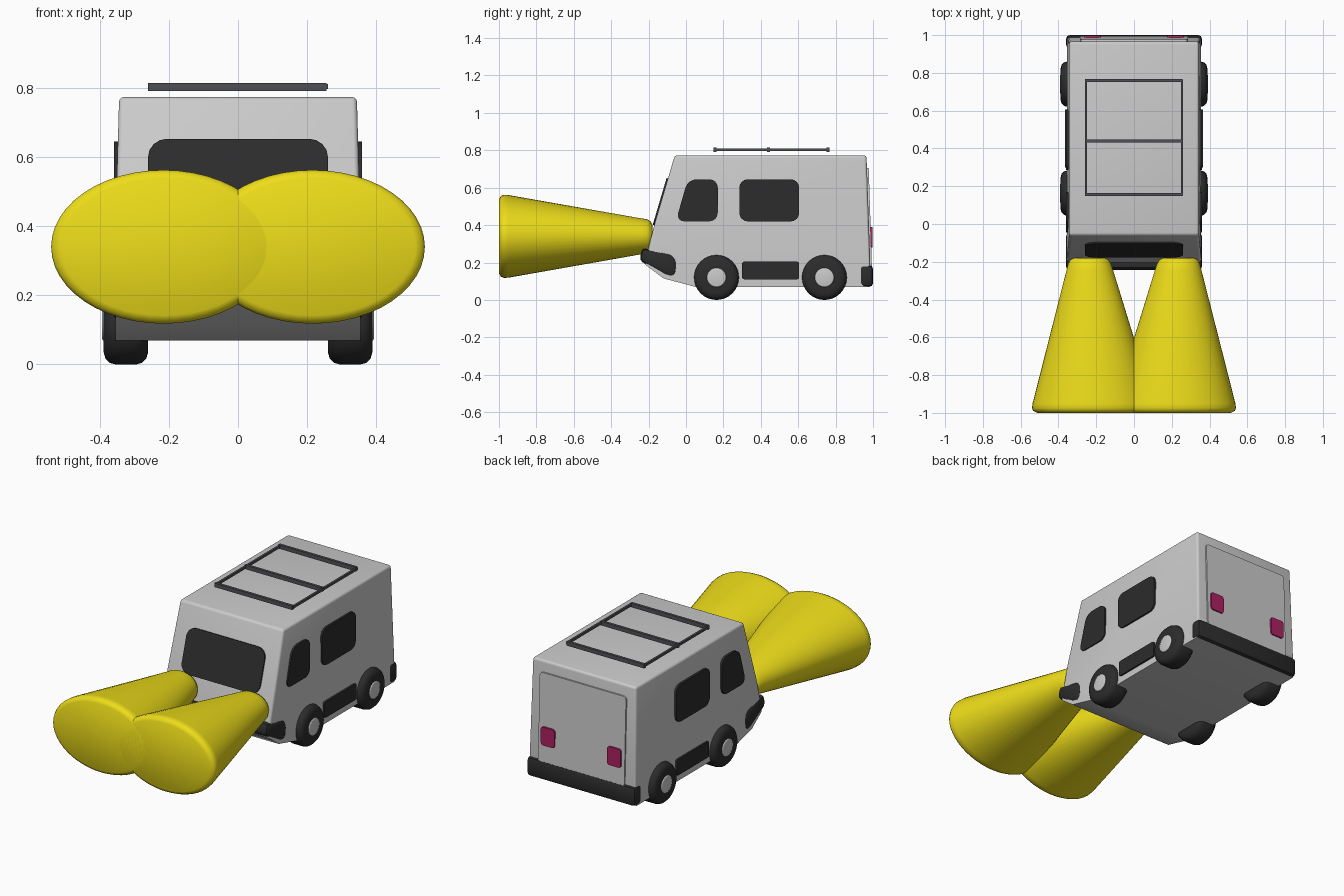
import bpy, bmesh, math
from mathutils import Vector, Matrix

if "Cube" in bpy.data.objects:
    bpy.data.objects.remove(bpy.data.objects["Cube"])


def material(name, r, g, b):
    m = bpy.data.materials.new(name)
    m.diffuse_color = (r, g, b, 1)
    m.use_nodes = True
    m.node_tree.nodes["Principled BSDF"].inputs["Base Color"].default_value = m.diffuse_color
    return m


DARK = material("dark", .025, .025, .025)
RACK = material("rack_grey", .08, .08, .09)
YELLOW = material("yellow", .85, .72, .01)
PINK = material("pink", .42, .015, .12)


def finish(name, bm, mat=None, angle=40):
    bmesh.ops.recalc_face_normals(bm, faces=bm.faces[:])
    me = bpy.data.meshes.new(name)
    bm.to_mesh(me)
    bm.free()
    ob = bpy.data.objects.new(name, me)
    bpy.context.collection.objects.link(ob)
    if mat:
        me.materials.append(mat)
    bpy.ops.object.select_all(action='DESELECT')
    ob.select_set(True)
    bpy.context.view_layer.objects.active = ob
    bpy.ops.object.shade_smooth_by_angle(angle=math.radians(angle))
    return ob


def bevel(bm, edges, r, seg):
    bmesh.ops.bevel(bm, geom=edges, offset=r, segments=seg, profile=.5,
                    affect='EDGES', clamp_overlap=True)


def prism(loop, vec):
    bm = bmesh.new()
    f = bm.faces.new([bm.verts.new(p) for p in loop])
    new = bmesh.ops.extrude_face_region(bm, geom=[f], use_keep_orig=True)["geom"]
    bmesh.ops.translate(bm, vec=vec, verts=[v for v in new if isinstance(v, bmesh.types.BMVert)])
    bmesh.ops.recalc_face_normals(bm, faces=bm.faces[:])
    return bm


# flat plate with rounded outline corners
def plate(name, loop, vec, r, mat=None, seg=4):
    bm = prism(loop, vec)
    d = Vector(vec).normalized()
    edges = [e for e in bm.edges
             if abs((e.verts[0].co - e.verts[1].co).normalized().dot(d)) > .99]
    bevel(bm, edges, r, seg)
    return finish(name, bm, mat)


def box(name, lo, hi, mat=None, r=0, seg=2):
    bm = bmesh.new()
    lo, hi = Vector(lo), Vector(hi)
    bmesh.ops.create_cube(bm, size=1, matrix=Matrix.Translation((lo + hi) / 2)
                          @ Matrix.Diagonal((*(hi - lo), 1)))
    if r:
        bevel(bm, bm.edges[:], r, seg)
    return finish(name, bm, mat)


# van body: side profile, rounded above the floor, narrowing at the roof
profile = [(-.22, .19), (-.203, .27), (-.17, .40), (-.06, .773), (.965, .773),
           (.985, .2), (.975, .07), (.05, .07), (-.12, .115)]
W = .354
bm = prism([(-W, y, z) for y, z in profile], (2 * W, 0, 0))
bevel(bm, [e for e in bm.edges if max(v.co.z for v in e.verts) > .25
           and (e.calc_face_angle(0) > .5)], .05, 4)
for v in bm.verts:
    v.co.x *= 1 - .03 * max(0, (v.co.z - .55) / .22)
finish("van_body", bm)

# windscreen on the sloped front
n = Vector((0, -.96, .283))
screen = [Vector(p) - n * .01 for p in
          [(-.26, -.17, .40), (.26, -.17, .40), (.26, -.096, .65), (-.26, -.096, .65)]]
plate("windscreen", screen, n * .018, .055, DARK)

# side windows and steps
for s, side in ((-1, "left"), (1, "right")):
    def side_plate(name, pts, out, r):
        plate(f"{side}_{name}", [(s * .32, y, z) for y, z in pts],
              (s * (out - .32), 0, 0), r, DARK)
    side_plate("front_window", [(-.055, .42), (.17, .42), (.17, .645), (.01, .645)], .359, .045)
    side_plate("rear_window", [(.285, .42), (.605, .42), (.605, .645), (.285, .645)], .359, .045)
    side_plate("step", [(.3, .11), (.605, .11), (.605, .205), (.3, .205)], .364, .012)

# front bumper: slanted bar wrapping onto the sides
bump = [(-.248, .21), (-.235, .278), (-.07, .245), (-.045, .2), (-.055, .125), (-.10, .125)]
bm = prism([(-.36, y, z) for y, z in bump], (.72, 0, 0))
bevel(bm, [e for e in bm.edges], .02, 2)
finish("front_bumper", bm, DARK)

# rear bumper, door and tail lights
box("rear_bumper", (-.36, .93, .07), (.36, 1.0, .185), DARK, .02)
plate("rear_door", [(-.286, .97, .17), (.286, .97, .17), (.286, .953, .705), (-.286, .953, .705)],
      (0, .024, 0), .02)
for s, side in ((-1, "left"), (1, "right")):
    x0, x1 = s * .175, s * .265
    plate(f"{side}_tail_light", [(x0, .97, .28), (x1, .97, .28), (x1, .97, .39), (x0, .97, .39)],
          (0, .028, 0), .015, PINK)

# wheels with hubs
for s, side in ((-1, "left"), (1, "right")):
    for y, end in ((.163, "front"), (.74, "rear")):
        for part, rad, a, b, r, mat in (("tyre", .12, .26, .388, .035, DARK),
                                        ("hub", .052, .34, .393, .008, None)):
            bm = bmesh.new()
            bmesh.ops.create_cone(
                bm, cap_ends=True, segments=32, radius1=rad, radius2=rad, depth=b - a,
                matrix=Matrix.Translation((s * (a + b) / 2, y, .12))
                @ Matrix.Rotation(math.pi / 2, 4, 'Y'))
            rims = {e for f in bm.faces if len(f.verts) > 4 for e in f.edges}
            bevel(bm, list(rims), r, 3)
            finish(f"{side}_{end}_{part}", bm, mat)

# roof rack floating just above the roof
for i, y in enumerate((.155, .44, .76)):
    box(f"rack_bar_{i}", (-.26, y - .008, .79), (.256, y + .008, .814), RACK)
for s, side in ((-1, "left"), (1, "right")):
    box(f"{side}_rack_rail", (s * .254 - .006, .15, .796), (s * .254 + .006, .765, .81), RACK)

# headlight beams: elliptical flared cones with rounded rims (y, half width, half height, centre x)
rings = [(-.18, .082, .062, .236), (-.188, .1, .08, .236), (-.21, .113, .092, .235),
         (-.24, .122, .096, .234), (-.95, .322, .221, .215), (-.975, .325, .222, .215),
         (-.99, .318, .215, .215), (-1.0, .298, .198, .215)]
N = 48
for s, side in ((-1, "left"), (1, "right")):
    bm = bmesh.new()
    rows = [[bm.verts.new((s * (cx + a * math.cos(2 * math.pi * k / N)), y,
                           .34 + h * math.sin(2 * math.pi * k / N))) for k in range(N)]
            for y, a, h, cx in rings]
    for p, q in zip(rows, rows[1:]):
        for k in range(N):
            bm.faces.new((p[k], p[(k + 1) % N], q[(k + 1) % N], q[k]))
    bm.faces.new(rows[0])
    bm.faces.new(rows[-1])
    finish(f"{side}_headlight_beam", bm, YELLOW, 50)
